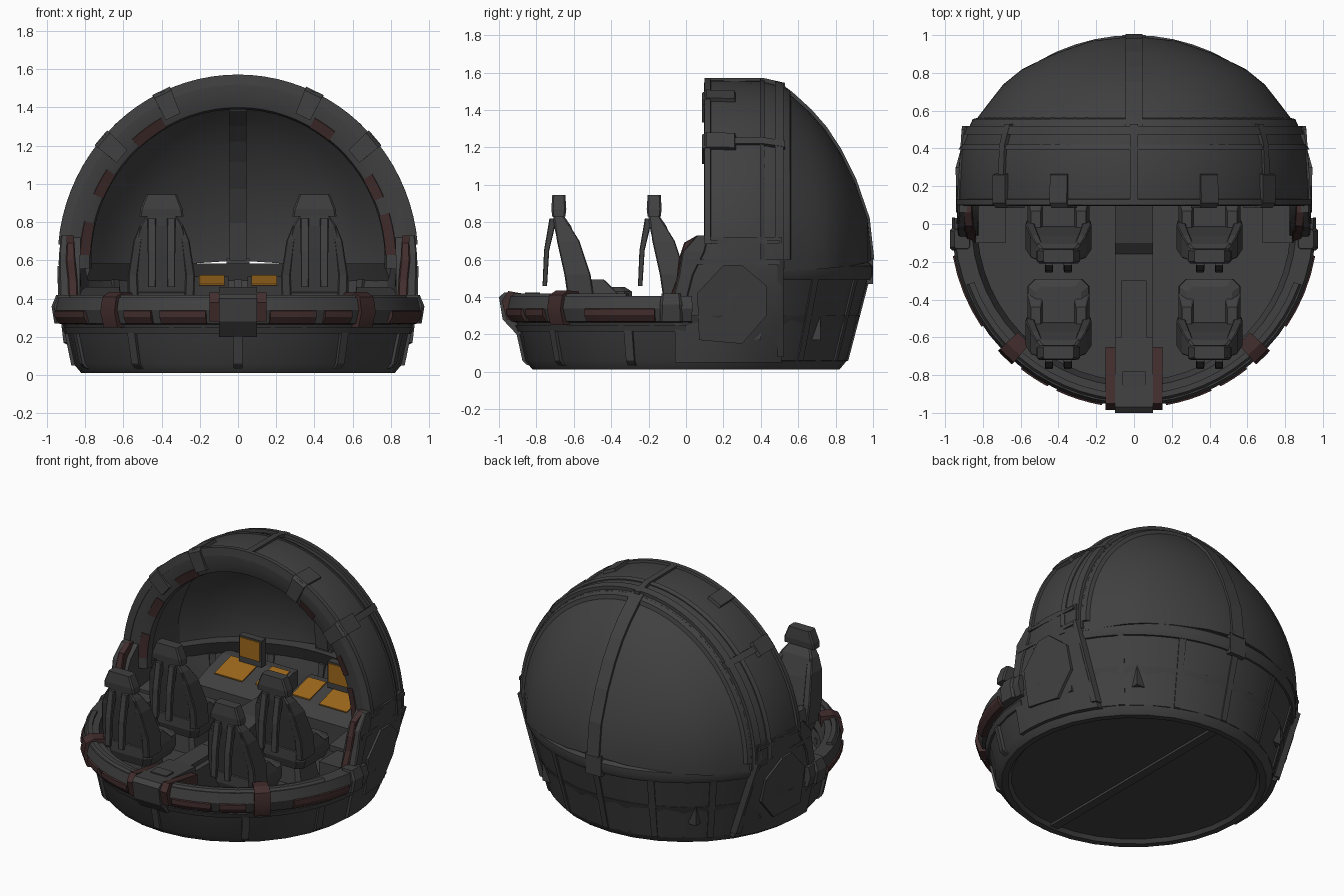
import bpy, bmesh
from math import sin, cos, radians, sqrt

if "Cube" in bpy.data.objects:
    bpy.data.objects.remove(bpy.data.objects["Cube"])


def material(name, rgb):
    m = bpy.data.materials.new(name)
    m.diffuse_color = (*rgb, 1)
    m.use_nodes = True
    m.node_tree.nodes["Principled BSDF"].inputs["Base Color"].default_value = m.diffuse_color
    return m


GREY = material("dark grey", (0.052, 0.052, 0.053))
RED = material("red brown", (0.055, 0.026, 0.026))
ORANGE = material("screen orange", (0.34, 0.14, 0.012))
ZC = 0.6


def skin(name, rings, mat=GREY, loop=False, smooth=False):
    """Join equal closed rings of points into a solid; loop joins last to first."""
    bm = bmesh.new()
    vs = [[bm.verts.new(p) for p in r] for r in rings]
    n = len(rings[0])
    for i in range(len(rings) if loop else len(rings) - 1):
        a, b = vs[i], vs[(i + 1) % len(rings)]
        for j in range(n):
            k = (j + 1) % n
            bm.faces.new((a[j], a[k], b[k], b[j]))
    if not loop:
        bm.faces.new(vs[0][::-1])
        bm.faces.new(vs[-1])
    bmesh.ops.remove_doubles(bm, verts=bm.verts, dist=1e-5)
    bmesh.ops.recalc_face_normals(bm, faces=bm.faces)
    me = bpy.data.meshes.new(name)
    bm.to_mesh(me)
    bm.free()
    me.materials.append(mat)
    ob = bpy.data.objects.new(name, me)
    bpy.context.collection.objects.link(ob)
    if smooth:
        bpy.ops.object.select_all(action='DESELECT')
        ob.select_set(True)
        bpy.context.view_layer.objects.active = ob
        bpy.ops.object.shade_smooth_by_angle(angle=radians(28))
    return ob


def narrow(y):
    """Sideways squeeze of the arch and dome, which are taller than wide."""
    keys = ((.1, .97), (.3, .975), (.52, .94), (.66, .955), (.82, 1.02), (1.1, 1.02))
    for (a, u), (b, v) in zip(keys, keys[1:]):
        if y <= b:
            return u + (v - u) * max(0, (y - a) / (b - a))


def lathe(name, profile, a0=0, a1=360, steps=32, mat=GREY, axis='z'):
    """Turn an (r, h) profile about z, or about y at the arch centre height."""
    full = a1 - a0 == 360
    rings = []
    for i in range(steps if full else steps + 1):
        a = radians(a0 + (a1 - a0) * i / steps)
        if axis == 'z':
            rings.append([(r * cos(a), r * sin(a), h) for r, h in profile])
        else:
            rings.append([(r * cos(a) * narrow(h), h, ZC + r * sin(a)) for r, h in profile])
    return skin(name, rings, mat, full, True)


def loft(name, secs, mat=GREY, c=0.25):
    """Stack chamfered rectangles given as (x, y, z, half x, half y)."""
    rings = []
    for x, y, z, hx, hy in secs:
        k = min(hx, hy) * c
        rings.append([(x + sx * (hx - kx), y + sy * (hy - ky), z) for sx, sy, kx, ky in (
            (1, -1, 0, k), (1, 1, 0, k), (1, 1, k, 0), (-1, 1, k, 0),
            (-1, 1, 0, k), (-1, -1, 0, k), (-1, -1, k, 0), (1, -1, k, 0))])
    return skin(name, rings, mat)


def prism(name, pts, x0, x1, mat=GREY):
    return skin(name, [[(x, y, z) for y, z in pts] for x in (x0, x1)], mat)


def box(name, x0, x1, y0, y1, z0, z1, mat=GREY):
    return prism(name, [(y0, z0), (y1, z0), (y1, z1), (y0, z1)], x0, x1, mat)


# Lower hull with floor and recessed underside
lathe("lower_hull", [(0, .035), (.76, .035), (.78, .012), (.82, .012), (.86, .06),
                     (.895, .22), (.91, .25), (.93, .3), (.86, .3), (.84, .17), (0, .17)])
box("underside_beam", -.03, .03, -.77, .77, .02, .04)
lathe("hull_step_band", [(.86, .215), (.905, .215), (.92, .25), (.86, .25)], 180, 360, 20)
for a in (200, 232, 270, 308, 340):
    lathe("hull_rib", [(.83, .03), (.855, .04), (.875, .06), (.91, .22), (.84, .22)], a - 1.5, a + 1.5, 1)

# Rear wall and belt
lathe("rear_wall", [(.83, .05), (.86, .06), (.975, .5), (.92, .5), (.83, .17)], 25, 155, 20)
lathe("rear_belt", [(.92, .49), (.985, .49), (1, .52), (1, .565), (.98, .585), (.88, .585)], 30, 150, 20)
for a in (45, 68, 90, 112, 135):
    lathe("rear_wall_rib", [(.83, .05), (.868, .06), (.983, .5), (.9, .5)], a - 1.3, a + 1.3, 1)

# Front rim, red bumper segments and clamps
lathe("front_rim", [(.89, .26), (.94, .27), (.965, .34), (.95, .405), (.86, .405), (.83, .3), (.85, .26)], 178, 362, 28)
lathe("rim_lip", [(.9, .4), (.945, .4), (.93, .42), (.9, .42)], 200, 340, 24)
for s in (-1, 1):
    for a0, a1 in ((10, 34), (52, 62), (65, 80)):
        lo, hi = sorted((270 + s * (90 - a0), 270 + s * (90 - a1)))
        lathe("red_bumper", [(.92, .265), (.95, .27), (.974, .305), (.974, .335), (.93, .35)], lo, hi, 4, RED)
    a = 270 + s * 44
    lathe("rim_clamp", [(.84, .37), (.91, .25), (.96, .25), (.985, .33), (.97, .41), (.92, .435), (.84, .43)],
          a - 3, a + 3, 2, RED)

# Arch frame around the cabin opening
lathe("arch_frame", [(.95, .1), (.958, .14), (.955, .4), (.92, .53), (.86, .53), (.84, .22), (.79, .17), (.8, .125), (.87, .1)],
      -3, 183, 40, axis='y')
for y0, y1, r in ((.395, .42, .967), (.475, .52, .957)):
    lathe("arch_ridge", [(.9, y0), (r, y0), (r - .01, y1), (.9, y1)], 0, 180, 40, axis='y')
lathe("arch_front_lip", [(.92, .095), (.972, .1), (.972, .13), (.92, .14)], 5, 175, 40, axis='y')
for a in (41, 90, 139):
    lathe("arch_cross_rib", [(.9, .1), (.972, .1), (.97, .42), (.945, .53), (.9, .53)], a - 1.3, a + 1.3, 1, axis='y')
for a in (41, 65, 115, 139):
    lathe("arch_clamp", [(.83, .085), (.96, .085), (.98, .11), (.975, .26), (.94, .27), (.83, .14)],
          a - 3, a + 3, 1, axis='y')
for a0, a1 in ((2, 17), (23, 32), (52, 61), (119, 132), (146, 156), (166, 178)):
    lathe("arch_red_trim", [(.795, .122), (.85, .102), (.855, .11), (.80, .135)], a0, a1, 6, RED, 'y')

# Rear dome shell and its middle rib
DOME = [(.925, .5), (.88, .56), (.79, .66), (.7, .74), (.58, .82), (.42, .9), (.22, .97), (0, .995)]
INNER = [(r * .955, y - .035) for r, y in DOME[::-1]]
lathe("rear_dome", DOME + INNER, -4, 184, 40, axis='y')
prism("dome_middle_rib", [(y + .012, ZC + r * 1.015) for r, y in DOME] +
      [(y - .055, ZC + r * .93) for r, y in INNER[:-1]] + [(.44, ZC + .84)], -.045, .045)
lathe("dome_edge_ridge", [(.86, .53), (.925, .52), (.905, .555), (.85, .57)], 0, 180, 40, axis='y')
box("rear_belt_block", -.06, .06, .92, 1.0, .47, .61)


# Side hull below the arch, following bowl at the bottom and arch at the top
def side_x(y, z):
    t = min(1, z / .6)
    return sqrt((.86 + .1 * t) ** 2 - y * y) * (1 - t) + .953 * narrow(y) * t


for s in (-1, 1):
    rings = []
    for z, y0 in ((.05, -.06), (.22, -.06), (.42, -.06), (.56, -.02), (.65, .02), (.72, .1)):
        ys = [y0 + (.51 - y0) * i / 5 for i in range(6)]
        rings.append([(s * side_x(y, z), y, z) for y in ys] +
                     [(s * (side_x(y, z) - .1), y, z) for y in ys[::-1]])
    skin("side_hull", rings, smooth=True)
    pent = [(.07, .17), (.3, .15), (.43, .3), (.43, .46), (.3, .57), (.2, .57), (.06, .42)]
    skin("side_hatch", [[(s * (side_x(y, z) + d), y, z) for y, z in pent] for d in (-.03, .016)])
    for y0, y1, z0, z1 in ((.0, .5, .575, .6), (.49, .52, .08, .6), (.1, .5, .685, .705)):
        skin("side_ridge", [[(s * (side_x(y, z) + d), y, z) for y, z in
                             ((y0, z0), (y1, z0), (y1, z1), (y0, z1))] for d in (-.03, .014)])
    loft("rim_end_block", [(s * .91, -.08, .27, .05, .06), (s * .92, -.08, .36, .055, .06), (s * .91, -.08, .42, .04, .05)])
    loft("side_strut", [(s * .9, -.04, .36, .03, .04), (s * .905, .0, .52, .03, .04),
                        (s * .91, .04, .64, .025, .06), (s * .905, .09, .73, .02, .03)])
    loft("red_strut", [(s * .86, -.05, .36, .025, .05), (s * .865, -.01, .5, .025, .04),
                       (s * .875, .02, .6, .025, .06), (s * .875, .06, .69, .02, .07), (s * .88, .09, .73, .02, .03)], RED)
    box("inner_side_shelf", s * .68, s * .84, -.1, .4, .17, .4)

# Nose and centre console
prism("nose_block", [(-1, .4), (-.98, .28), (-.905, .2), (-.6, .2), (-.6, .40), (-.97, .425)], -.1, .1)
box("nose_panel", -.06, .06, -.86, -.78, .40, .425)
for s in (-1, 1):
    prism("nose_red_cheek", [(-.985, .38), (-.96, .28), (-.65, .3), (-.65, .38), (-.95, .432)], s * .1, s * .15, RED)
box("centre_console", -.1, .1, -.62, .45, .17, .37)
box("console_pad", -.065, .065, -.62, -.3, .36, .40)
prism("console_riser", [(-.17, .36), (-.1, .42), (.1, .46), (.45, .46), (.45, .36)], -.1, .1)

# Dashboard with screens
for s in (-1, 1):
    prism("dashboard", [(.36, .17), (.36, .42), (.47, .46), (.66, .515), (.72, .515), (.72, .17)], s * .05, s * .58)
    for x0, x1, y0 in ((.07, .205, .48), (.29, .5, .46)):
        prism("dash_screen", [(y0, .468), (y0 + .18, .517), (y0 + .18, .525), (y0, .476)], s * x0, s * x1, ORANGE)
    box("upright_screen_case", s * .25, s * .42, .61, .66, .52, .7)
    box("upright_screen", s * .26, s * .41, .602, .61, .56, .69, ORANGE)
    prism("side_desk", [(.1, .38), (.1, .42), (.4, .46), (.4, .38)], s * .62, s * .84)

# Four seats, facing the dashboard
for s in (-1, 1):
    for y in (-.68, -.17):
        x = s * .4
        loft("seat_pedestal", [(x, y + .22, .17, .11, .12), (x, y + .22, .32, .08, .1)])
        loft("seat_cushion", [(x, y + .22, .3, .14, .15), (x, y + .22, .36, .165, .17),
                              (x, y + .22, .43, .16, .17), (x, y + .22, .455, .12, .13)])
        loft("seat_back", [(x, y + .12, .38, .145, .05), (x, y + .095, .5, .16, .055), (x, y + .055, .66, .15, .055),
                           (x, y + .02, .78, .115, .045), (x, y, .83, .08, .03)])
        loft("headrest", [(x, y, .83, .115, .035), (x, y, .87, .11, .04), (x, y, .945, .08, .035)])
        for t in (-1, 1):
            loft("seat_bolster", [(x + t * .145, y + .12, .38, .025, .07), (x + t * .15, y + .1, .52, .025, .07),
                                  (x + t * .125, y + .05, .7, .022, .06), (x + t * .1, y + .02, .78, .015, .04)])
            loft("leg_bolster", [(x + t * .12, y + .2, .42, .045, .12), (x + t * .12, y + .19, .495, .025, .05)])
            loft("back_strap", [(x + t * .05, y - .075, .46, .02, .012), (x + t * .05, y - .065, .65, .022, .014),
                                (x + t * .05, y - .03, .82, .022, .02)])
